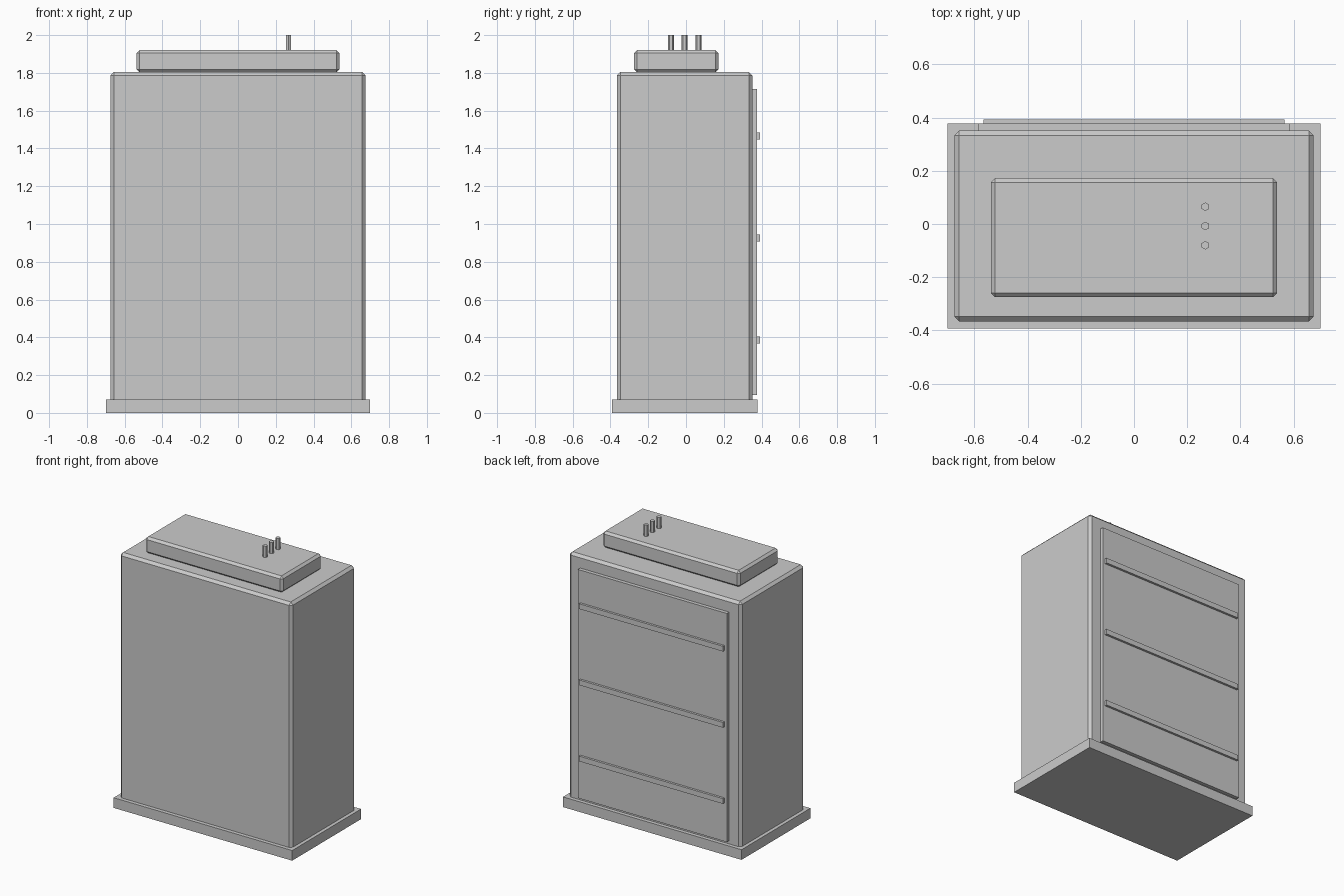
import bpy

if "Cube" in bpy.data.objects:
    bpy.data.objects.remove(bpy.data.objects["Cube"])


def box(name, lo, hi, bevel=0.0):
    """Axis-aligned box from two corners, optionally with chamfered edges."""
    centre = [(a + b) / 2 for a, b in zip(lo, hi)]
    bpy.ops.mesh.primitive_cube_add(size=1, location=centre)
    ob = bpy.context.object
    ob.name = name
    ob.scale = [b - a for a, b in zip(lo, hi)]
    bpy.ops.object.transform_apply(location=False, rotation=False, scale=True)
    if bevel:
        mod = ob.modifiers.new("chamfer", 'BEVEL')
        mod.width = bevel
        mod.segments = 1
    return ob


YC = -0.0075  # depth centre of cabinet and plinth

# Plinth and main cabinet (its lower chamfer is sunk in the plinth)
box("plinth", (-0.70, -0.393, 0), (0.70, 0.378, 0.072))
box("cabinet_body", (-0.675, -0.366, 0.045), (0.675, 0.351, 1.805), 0.018)

# Raised cover on top
box("top_cover", (-0.538, -0.275, 1.803), (0.538, 0.172, 1.92), 0.016)

# Three hexagonal terminals
for i in range(3):
    bpy.ops.mesh.primitive_cylinder_add(
        vertices=6, radius=0.016, depth=0.09,
        location=(0.268, YC + (i - 1) * 0.0725, 1.955))
    bpy.context.object.name = f"terminal_{i + 1}"

# Rear panel with three horizontal ribs
box("rear_panel", (-0.584, 0.34, 0.095), (0.584, 0.377, 1.715))
for i in range(3):
    z = 0.385 + i * 0.54
    box(f"rear_rib_{i + 1}", (-0.565, 0.37, z - 0.0185), (0.565, 0.393, z + 0.0185))
